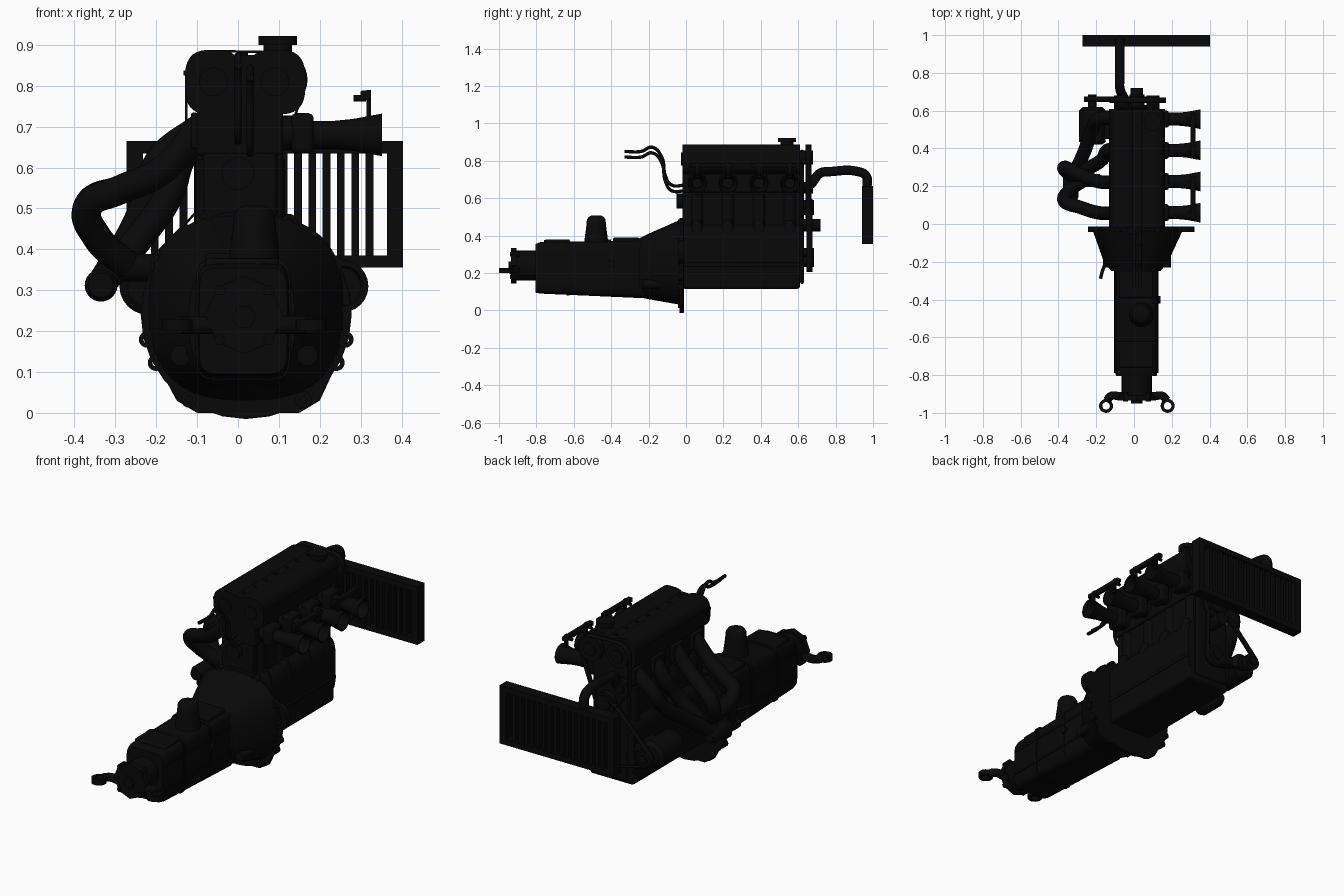
import bpy, bmesh
from math import sin, cos, pi, radians, copysign
from mathutils import Vector, geometry

if "Cube" in bpy.data.objects:
    bpy.data.objects.remove(bpy.data.objects["Cube"])

colour = [.0025, .0025, .0025, 1]
black = bpy.data.materials.new("black_metal")
black.use_nodes = True
black.diffuse_color = colour
black.node_tree.nodes["Principled BSDF"].inputs["Base Color"].default_value = colour


def finish(obj, bevel=0):
    """Add the material, an optional bevel and smooth shading with sharp edges."""
    obj.data.materials.append(black)
    if bevel:
        modifier = obj.modifiers.new("bevel", 'BEVEL')
        modifier.width, modifier.segments, modifier.limit_method = bevel, 2, 'ANGLE'
    bpy.ops.object.select_all(action='DESELECT')
    obj.select_set(True)
    bpy.context.view_layer.objects.active = obj
    if obj.type == 'CURVE':
        bpy.ops.object.convert(target='MESH')
    bpy.ops.object.shade_smooth_by_angle(angle=radians(35))


def add_object(name, data):
    obj = bpy.data.objects.new(name, data)
    bpy.context.collection.objects.link(obj)
    return obj


def mesh_object(name, bm, bevel=0):
    bmesh.ops.recalc_face_normals(bm, faces=bm.faces)
    mesh = bpy.data.meshes.new(name)
    bm.to_mesh(mesh)
    bm.free()
    obj = add_object(name, mesh)
    finish(obj, bevel)
    return obj


def box(name, x, y, z, bevel=0):
    """Block between (low, high) limits on each axis."""
    bm = bmesh.new()
    bmesh.ops.create_cube(bm, size=1)
    for vert in bm.verts:
        vert.co = [(low + high) / 2 + c * (high - low) for c, (low, high) in zip(vert.co, (x, y, z))]
    mesh_object(name, bm, bevel)


def skin(name, loops, ends='capped', bevel=0):
    """Join loops of points into a surface that is capped, joined end to end or open."""
    bm = bmesh.new()
    rings = [[bm.verts.new(point) for point in loop] for loop in loops]
    count = len(rings[0])
    pairs = list(zip(rings, rings[1:]))
    if ends == 'joined':
        pairs.append((rings[-1], rings[0]))
    for a, b in pairs:
        for i in range(count):
            j = (i + 1) % count
            bm.faces.new((a[i], a[j], b[j], b[i]))
    if ends == 'capped':
        bm.faces.new(rings[0])
        bm.faces.new(rings[-1])
    return mesh_object(name, bm, bevel)


def turns(count):
    return [(cos(2 * pi * i / count), sin(2 * pi * i / count)) for i in range(count)]


def lathe(name, start, axis, profile, sides=24, ends='capped'):
    """Solid of revolution from (distance along axis, radius) pairs."""
    turn = Vector(axis).to_track_quat('Z', 'Y')
    skin(name, [[Vector(start) + turn @ Vector((r * c, r * s, d)) for c, s in turns(sides)]
                for d, r in profile], ends)


def rod(name, start, axis, length, radius, sides=24):
    lathe(name, start, axis, [(0, radius), (length, radius)], sides)


def ring(name, start, axis, length, inner, outer):
    lathe(name, start, axis, [(0, outer), (length, outer), (length, inner), (0, inner)], ends='joined')


def loft(name, sections, square):
    """Rounded sections along y, each as y, x limits and z limits."""
    def rounded(c):
        return copysign(abs(c) ** (2 / square), c) / 2
    skin(name, [[((x0 + x1) / 2 + rounded(c) * (x1 - x0), y, (z0 + z1) / 2 + rounded(s) * (z1 - z0))
                 for c, s in turns(40)] for y, (x0, x1), (z0, z1) in sections])


def tube(name, path, radius):
    curve = bpy.data.curves.new(name, 'CURVE')
    curve.dimensions, curve.bevel_depth, curve.bevel_resolution = '3D', radius, 5
    curve.use_fill_caps = True
    spline = curve.splines.new('BEZIER')
    spline.bezier_points.add(len(path) - 1)
    for knot, point in zip(spline.bezier_points, path):
        knot.co = point
        knot.handle_left_type = knot.handle_right_type = 'AUTO'
    finish(add_object(name, curve))


def belt(name, wheels, start, width):
    """Thin band stretched around wheels, with a pulley in each."""
    points = [Vector((x + r * c, z + r * s)) for x, z, r in wheels for c, s in turns(32)]
    hull = [points[i] for i in geometry.convex_hull_2d(points)]
    band = skin(name, [[(p.x, y, p.y) for p in hull] for y in (start, start + width)], 'open')
    band.modifiers.new("thickness", 'SOLIDIFY').thickness = .006
    for x, z, r in wheels:
        rod(name + "_pulley", (x, start, z), BACK, width, r - .004)
        rod(name + "_hub", (x, start - .03, z), BACK, width + .04, r / 2)


FRONT, REAR, LEFT, UP, BACK, AHEAD = -.02, .61, (1, 0, 0), (0, 0, 1), (0, 1, 0), (0, -1, 0)
LENGTH = (FRONT, REAR)
CRANK = .015
PORTS = [.06 + .165 * i for i in range(4)]

# Block, sump and cylinder head
loft("crankcase", [(y, (-.12, .15), (.15, .46)) for y in LENGTH], square=5)
box("sump", (-.115, .145), LENGTH, (.115, .25), bevel=.015)
box("sump_flange", (-.125, .155), LENGTH, (.235, .255), bevel=.004)
box("cylinder_block", (-.085, .095), LENGTH, (.42, .64), bevel=.01)
box("cylinder_head", (-.1, .11), LENGTH, (.63, .76), bevel=.008)
for y in PORTS:
    for x in (-.07, .08):
        rod("cylinder_rib", (x, y, .42), UP, length=.2, radius=.035)
    lathe("block_pillar", (.115, y, .28), UP, [(0, .035), (.16, .035), (.2, .02)])

# Twin cam covers with rim, bolts and filler cap
for low, high in ((-.13, .01), (.02, .165)):
    loft("cam_cover", [(y, (low, high), (.73, .888)) for y in LENGTH], square=3)
box("cover_valley", (-.08, .1), LENGTH, (.74, .875))
box("cover_rim", (-.133, .165), LENGTH, (.825, .838))
for i in range(7):
    rod("cover_bolt", (CRANK, .03 + .09 * i, .87), UP, length=.01, radius=.01, sides=6)
for x in (-.06, .09):
    rod("cam_end_cap", (x, FRONT, .81), AHEAD, length=.006, radius=.035)
rod("oil_filler_neck", (.097, .54, .87), UP, length=.04, radius=.035)
rod("oil_filler_cap", (.097, .54, .9), UP, length=.022, radius=.047, sides=16)

# Rear timing gear, pumps and alternator
box("timing_plate", (-.09, .11), (REAR, .63), (.14, .86), bevel=.01)
belt("timing_belt", [(-.062, .82, .068), (.1, .815, .07), (-.08, .65, .05), (CRANK, .55, .06)],
     start=.64, width=.03)
belt("accessory_belt", [(-.22, .31, .045), (CRANK, .55, .045), (CRANK, .26, .055)], start=.645, width=.03)
lathe("alternator", (-.22, .42, .31), BACK, [(0, .05), (.015, .07), (.18, .07), (.2, .05)])
box("alternator_bracket", (-.2, -.08), (.45, .6), (.3, .335), bevel=.005)
rod("water_pump", (CRANK, .6, .55), BACK, length=.085, radius=.04)
rod("pump_nose", (CRANK, REAR, .455), BACK, length=.11, radius=.033)

# Radiator with open slats and top hose
WIDTH, DEPTH, HEIGHT = (-.273, .403), (.94, 1), (.355, .665)
for bottom in (HEIGHT[0], HEIGHT[1] - .03):
    box("radiator_tank", WIDTH, DEPTH, (bottom, bottom + .03))
for low, high in ((WIDTH[0], -.232), (.365, WIDTH[1])):
    box("radiator_side", (low, high), DEPTH, HEIGHT)
for i in range(16):
    x = -.213 + .035 * i
    box("radiator_slat", (x, x + .019), (.945, .995), (.38, .64))
hose = -.075
tube("radiator_hose", [(-.03, .6, .655), (-.05, .66, .67), (hose, .72, .735), (hose, .77, .742),
                       (hose, .92, .742), (hose, .962, .72), (hose, .968, .65)], radius=.025)

# Intake trumpets, throttle bodies and linkage rails
for y in PORTS:
    rod("intake_runner", (.09, y, .685), LEFT, length=.06, radius=.042)
    box("throttle_body", (.13, .185), (y - .045, y + .045), (.635, .733), bevel=.012)
    lathe("trumpet", (.182, y, .68), LEFT,
          [(0, .034), (.05, .034), (.1, .039), (.17, .052), (.17, .047), (.1, .03), (.03, .026)])
    box("linkage_post", (.314, .325), (y - .01, y + .01), (.71, .79))
    rod("linkage_pin", (.283, y, .77), LEFT, length=.03, radius=.008)
for pair in (PORTS[:2], PORTS[2:]):
    box("linkage_rail", (.3, .325), (pair[0] - .04, pair[1] + .03), (.765, .788), bevel=.003)

# Exhaust headers, the front pair looping outward and the rear pair running forward
merge = .23
for i, y in enumerate(PORTS):
    box("exhaust_flange", (-.115, -.098), (y - .05, y + .05), (.645, .735), bevel=.006)
    path = [(-.09, y, .7)]
    if i < 2:
        bend = .12 + .18 * i
        path += [(-.19, y, .59), (-.29, (y + bend) / 2, .545), (-.367, bend, .505),
                 (-.345, (bend + merge) / 2, .43), (-.27, merge, .36)]
    else:
        spread = .05 * (i - 2)
        path += [(-.14 - spread, y, .62), (-.17 - spread, y - .05, .53),
                 (-.24 - spread / 2, .1 + y / 2, .43), (-.335, merge, .315)]
    tube("exhaust_header", path, radius=.036)
rod("exhaust_link", (-.28, merge, .355), LEFT, length=.1, radius=.034)
lathe("exhaust_collector", (-.335, .29, .312), AHEAD, [(0, .025), (.03, .04), (.15, .04), (.17, .03)])

# Front coolant pipes
for x, drop in ((0, 0), (.03, .03)):
    path = [(0, .67), (-.08, .672), (-.11, .72), (-.13, .82), (-.18, .872), (-.24, .85), (-.33, .85)]
    tube("coolant_pipe", [(x, y, z - drop) for y, z in path], radius=.009)
rod("coolant_elbow", (0, 0, .585), AHEAD, length=.05, radius=.04)

# Bell housing, round mounting plate with a flat foot, and its bolt lugs
outline = [(.02 + .258 * c, .24 + .255 * s) for c, s in turns(28)]
skin("mounting_plate", [[(x, y, z) for x, z in outline] for y in (-.035, -.012)], bevel=.003)
foot = [(-.1, 0), (.15, 0), (.2, .03), (.27, .18), (-.23, .18), (-.15, .03)]
skin("plate_foot", [[(x, y, z) for x, z in foot] for y in (-.035, -.012)], bevel=.003)
loft("bell_housing", [(-.25, (-.12, .14), (.07, .385)), (-.2, (-.16, .18), (.06, .41)),
                      (-.03, (-.22, .26), (.03, .485))], square=2.6)
for degrees in (-56, -28, -14, 30, 65, 115, 150, 194, 208, 236):
    angle = radians(degrees)
    ring("bolt_lug", (.02 + .25 * cos(angle), -.042, .24 + .25 * sin(angle)), BACK, .028, inner=.009, outer=.02)
lathe("starter_mount", (.255, -.012, .31), AHEAD, [(0, .064), (.03, .064), (.03, .05), (.01, .045)])
for x in (-.14, .17):
    rod("housing_boss", (x, -.23, .14), BACK, length=.13, radius=.025)
tube("clutch_lever", [(-.13, -.18, .22), (-.16, -.23, .22), (-.178, -.29, .22)], radius=.009)

# Gearbox with seams, lids, ribs and shifter tower
SIDES = (-.1, .125)
loft("gearbox", [(-.805, (-.095, .12), (.095, .355)), (-.78, SIDES, (.09, .365)),
                 (-.22, SIDES, (.065, .375))], square=7)
for y in (-.64, -.42):
    loft("case_seam", [(end, (-.104, .129), (.08, .379)) for end in (y, y + .018)], square=7)
for back, top in ((-.62, .378), (-.25, .39)):
    box("gearbox_lid", (-.08, .1), (back - .14, back), (.35, top), bevel=.008)
for z in (.16, .29):
    box("side_rib", (-.105, .13), (-.79, -.24), (z, z + .012))
rod("side_plug", (.1, -.4, .25), LEFT, length=.04, radius=.02)
lathe("shifter_tower", (.04, -.48, .36), UP, [(0, .065), (.09, .053), (.125, .05), (.14, .04), (.147, .025)])

# Output shaft, flange and yoke
rod("output_neck", (CRANK, -.79, .24), AHEAD, length=.12, radius=.08)
rod("output_flange", (CRANK, -.905, .24), AHEAD, length=.03, radius=.095, sides=8)
rod("shaft_nut", (CRANK, -.92, .235), AHEAD, length=.03, radius=.03, sides=6)
for side in (-1, 1):
    arm = [(0, -.912), (.09, -.912), (.135, -.91), (.16, -.935)]
    tube("yoke_arm", [(CRANK + side * x, y, .215) for x, y in arm], radius=.022)
    ring("yoke_eye", (CRANK + side * .163, -.963, .2), UP, .028, inner=.02, outer=.037)
    for z in (.18, .3):
        rod("flange_bolt", (CRANK + side * .06, -.89, z), AHEAD, length=.05, radius=.014, sides=6)
